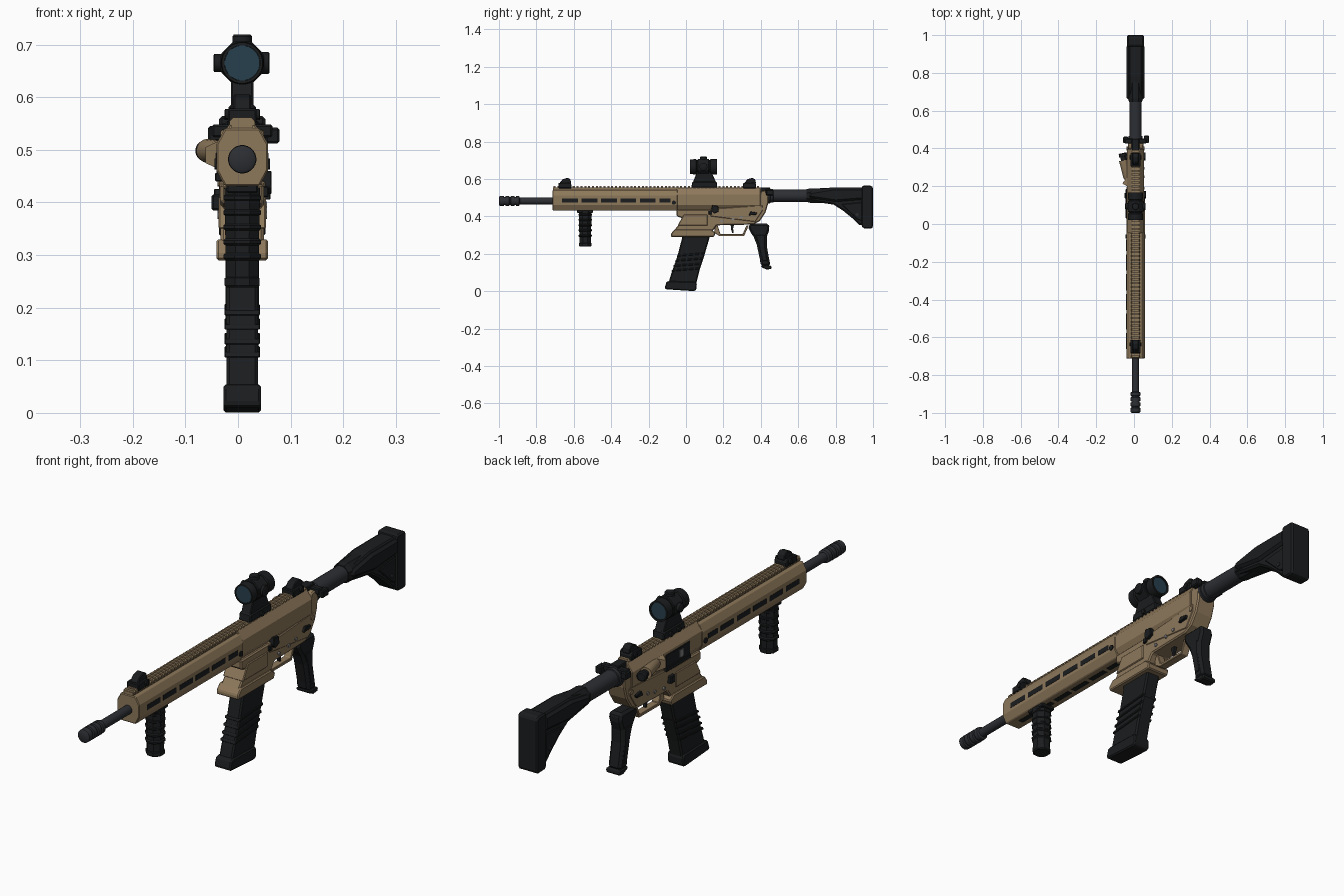
import bpy, bmesh, math
from mathutils import Vector

CX = 0.008  # centre line of the body

def mat(name, c):
    m = bpy.data.materials.new(name)
    m.diffuse_color = (*c, 1)
    return m

TAN = mat("tan", (0.27, 0.19, 0.105))
BLK = mat("black", (0.011, 0.012, 0.013))
STEEL = mat("steel", (0.026, 0.028, 0.033))
LENS = mat("lens", (0.02, 0.05, 0.075))
PIN = mat("pin", (0.22, 0.22, 0.22))

def finish(name, bm, m, bevel=0, smooth=False):
    bmesh.ops.recalc_face_normals(bm, faces=bm.faces)
    me = bpy.data.meshes.new(name)
    bm.to_mesh(me)
    bm.free()
    me.materials.append(m)
    o = bpy.data.objects.new(name, me)
    bpy.context.collection.objects.link(o)
    if bevel:
        b = o.modifiers.new("bevel", 'BEVEL')
        b.width, b.segments, b.limit_method = bevel, 1, 'ANGLE'
        b.angle_limit = math.radians(35)
    if smooth:
        bpy.context.view_layer.objects.active = o
        o.select_set(True)
        bpy.ops.object.shade_smooth_by_angle(angle=math.radians(35))
        o.select_set(False)
    return o

def prism(name, pts, a, b, m, axis='x', bevel=0):
    """Extrude a (y,z) profile along x, or an (x,z) profile along y."""
    bm = bmesh.new()
    put = (lambda p, t: (t, p[0], p[1])) if axis == 'x' else (lambda p, t: (p[0], t, p[1]))
    v0, v1 = [[bm.verts.new(put(p, t)) for p in pts] for t in (a, b)]
    bm.faces.new(v0)
    bm.faces.new(v1)
    for i in range(len(pts)):
        j = (i + 1) % len(pts)
        bm.faces.new((v0[i], v0[j], v1[j], v1[i]))
    return finish(name, bm, m, bevel)

def side(name, pts, hw, m, bevel=0):
    return prism(name, pts, CX - hw, CX + hw, m, 'x', bevel)

def box(name, x0, x1, y0, y1, z0, z1, m, bevel=0):
    return prism(name, [(y0, z0), (y1, z0), (y1, z1), (y0, z1)], x0, x1, m, 'x', bevel)

def lathe(name, prof, origin, direction, m, n=24):
    """Revolve (distance, radius) pairs about an axis."""
    bm = bmesh.new()
    q = Vector(direction).to_track_quat('Z', 'Y')
    rings = [[bm.verts.new(Vector(origin) + q @ Vector((r * math.cos(t), r * math.sin(t), d)))
              for t in [2 * math.pi * (k + .5) / n for k in range(n)]] for d, r in prof]
    for A, B in zip(rings, rings[1:]):
        for k in range(n):
            bm.faces.new((A[k], A[(k + 1) % n], B[(k + 1) % n], B[k]))
    bm.faces.new(rings[0])
    bm.faces.new(rings[-1])
    return finish(name, bm, m, 0, n > 12)

def oct_sec(hx, z0, z1, c, d):
    return [(CX - hx + c, z0), (CX + hx - c, z0), (CX + hx, z0 + d), (CX + hx, z1 - d),
            (CX + hx - c, z1), (CX - hx + c, z1), (CX - hx, z1 - d), (CX - hx, z0 + d)]

# barrel and muzzle device
lathe("barrel", [(0, .018), (.24, .018)], (CX, -.91, .482), (0, 1, 0), STEEL)
muzzle = [(0, .02), (.004, .026)]
for y in (.026, .054, .082):
    muzzle += [(y, .027), (y + .002, .021), (y + .008, .021), (y + .010, .027)]
lathe("muzzle_brake", muzzle + [(.108, .026), (.112, .018)], (CX, -1, .482), (0, 1, 0), STEEL)

# handguard with slots and a top rail
prism("handguard", oct_sec(.049, .431, .541, .016, .03), -.713, -.045, TAN, 'y', .003)
for i in range(6):
    y0 = -.663 + i * .104
    y1 = y0 + (.085 if i < 5 else .06)
    for s in (-1, 1):
        xs = sorted((CX + s * .04, CX + s * .0502))
        box("handguard_side_slot", *xs, y0, y1, .473, .494, BLK)
    box("handguard_bottom_slot", CX - .011, CX + .011, y0, y1, .43, .44, BLK)
for s in (-1, 1):
    lathe("handguard_screw", [(0, .011), (.053, .011)], (CX, -.065, .473), (s, 0, 0), BLK, 12)
box("rail_base", CX - .02, CX + .02, -.71, .4, .53, .553, TAN)
for i in range(54):
    y = -.708 + i * .0205
    prism("rail_tooth", [(CX - .024, .546), (CX + .024, .546), (CX + .024, .554), (CX + .018, .561),
                         (CX - .018, .561), (CX - .024, .554)], y, y + .011, TAN, 'y')

# receiver
prism("upper_receiver", oct_sec(.046, .425, .552, .024, .035), -.05, .398, TAN, 'y', .003)
side("lower_receiver", [(-.05, .435), (-.05, .40), (-.02, .39), (-.035, .36), (-.075, .312), (.135, .312),
     (.165, .352), (.36, .356), (.395, .375), (.425, .42), (.44, .47), (.442, .515), (.425, .54), (.40, .535),
     (.37, .44)], .041, TAN, .005)
side("magwell_flare", [(-.08, .29), (.15, .29), (.158, .312), (.135, .33), (-.06, .33), (-.08, .308)],
     .049, TAN, .004)
side("magwell_panel", [(-.045, .35), (.115, .35), (.115, .41), (-.012, .41)], .045, TAN, .003)
side("receiver_rear_panel", [(.13, .40), (.37, .37), (.41, .43), (.41, .46), (.13, .44)], .0435, TAN, .003)

# trigger group
side("trigger_guard", [(.15, .312), (.18, .294), (.31, .294), (.335, .35), (.322, .35), (.304, .306),
                       (.184, .306), (.168, .355), (.155, .35)], .016, TAN, .002)
side("trigger", [(.238, .36), (.258, .36), (.252, .335), (.255, .312), (.248, .31), (.241, .33)], .006, BLK)

# controls on both sides
for s in (-1, 1):
    X = lambda r: (CX, *r)
    for y, z in ((.25, .385), (.295, .395), (.19, .375)):
        lathe("receiver_pin", [(0, .007), (.047, .007)], X((y, z)), (s, 0, 0), PIN, 12)
    xs = sorted((CX, CX + s * .054))
    prism("selector", [(.335, .405), (.375, .408), (.38, .42), (.345, .426)], *xs, BLK, 'x', .002)
    lathe("takedown_pin", [(0, .010), (.047, .010)], X((.40, .44)), (s, 0, 0), TAN, 12)
prism("bolt_release", [(.135, .43), (.15, .415), (.175, .425), (.172, .455), (.14, .46)], CX, .064, BLK, 'x', .002)
box("magazine_release_bar", CX, .058, .12, .14, .41, .43, BLK, .002)
box("magazine_release", -.050, CX, .135, .165, .385, .415, BLK, .003)

# ejection port, deflector and forward assist on the -x side
box("ejection_port", -.0405, CX, .03, .185, .452, .507, BLK, .002)
box("bolt_face", -.0425, CX, .075, .10, .465, .495, PIN, .001)
box("port_door", -.044, CX, .03, .185, .440, .456, BLK, .002)
bm = bmesh.new()
P = [bm.verts.new(p) for p in ((-.03, .195, .46), (-.03, .195, .52), (-.062, .215, .505), (-.062, .215, .475),
                               (-.03, .255, .46), (-.03, .255, .52))]
for f in ((0, 1, 2, 3), (3, 2, 5, 4), (1, 5, 2), (0, 3, 4), (0, 4, 5, 1)):
    bm.faces.new([P[i] for i in f])
finish("shell_deflector", bm, TAN)
lathe("forward_assist_housing", [(0, .012), (.02, .02), (.11, .023)], (-.033, .23, .498), (-.22, 1, 0), TAN)
lathe("forward_assist_button", [(0, .015), (.03, .015), (.031, .02), (.045, .02), (.049, .015)],
      (-.052, .327, .498), (-.22, 1, 0), BLK)

# charging handle
box("charging_handle", -.05, .066, .425, .452, .523, .548, BLK, .004)
box("charging_latch", .052, .079, .428, .468, .512, .542, BLK, .004)
box("charging_latch_left", -.057, -.03, .428, .462, .516, .545, BLK, .004)
box("charging_bar", CX - .02, CX + .02, .39, .45, .525, .555, BLK, .003)

# magazine
side("magazine", [(-.02, .33), (.132, .33), (.124, .28), (.098, .19), (.072, .11), (.052, .03),
                  (-.098, .03), (-.08, .09), (-.045, .19), (-.022, .28)], .030, BLK, .006)
for z in (.105, .13, .158, .185):
    y = -.076 + (z - .10) * .36
    side("magazine_rib", [(y - .004, z), (y + .146, z + .012), (y + .149, z + .022), (y, z + .010)], .034, BLK, .002)
side("magazine_base", [(-.114, .018), (-.108, .010), (.045, .0), (.056, .008), (.058, .04), (.05, .05),
                       (-.09, .054), (-.104, .05)], .036, BLK, .007)

# vertical foregrip
box("foregrip_mount", CX - .03, CX + .03, -.582, -.498, .418, .434, BLK, .003)
lathe("foregrip", [(0, .032), (.004, .036), (.018, .036), (.02, .033), (.19, .037)], (CX, -.539, .238), (0, 0, 1), BLK, 8)
for i in range(5):
    z = .29 + i * .028
    lathe("foregrip_rib", [(0, .034), (.004, .039), (.010, .039), (.014, .034)], (CX, -.539, z), (0, 0, 1), BLK, 8)

# pistol grip
side("pistol_grip", [(.338, .36), (.44, .362), (.448, .335), (.432, .29), (.432, .24), (.445, .17), (.452, .135),
                     (.40, .135), (.395, .17), (.378, .25), (.362, .29), (.345, .315), (.335, .335)], .029, BLK, .010)
side("pistol_grip_base", [(.40, .138), (.452, .138), (.458, .130), (.455, .118), (.43, .116), (.403, .128)],
     .031, BLK, .004)
side("pistol_grip_panel", [(.372, .30), (.422, .30), (.422, .24), (.435, .16), (.408, .16), (.388, .25)], .0315, BLK, .003)

# buffer tube and stock
lathe("buffer_tube", [(0, .041), (.02, .041), (.021, .037), (.036, .037), (.037, .033), (.30, .033)],
      (CX, .43, .51), (0, 1, 0), STEEL)
lathe("stock_sleeve", [(0, .037), (.02, .042), (.30, .044)], (CX, .645, .511), (0, 1, 0), BLK, 8)
side("stock_body", [(.65, .525), (.70, .542), (.78, .555), (.95, .555), (.95, .35), (.925, .355), (.895, .385),
                    (.84, .43), (.79, .462), (.65, .485)], .036, BLK, .008)
side("stock_cheek", [(.655, .50), (.66, .53), (.78, .55), (.95, .55), (.95, .49), (.80, .478)], .047, BLK, .010)
side("stock_panel", [(.83, .465), (.94, .475), (.94, .375), (.915, .385)], .040, BLK, .003)
side("butt_plate", [(.938, .35), (.948, .336), (.99, .334), (1, .342), (1, .555), (.99, .564), (.945, .564),
                    (.938, .555)], .044, BLK, .007)
lathe("stock_pin", [(0, .008), (.088, .008)], (CX - .044, .915, .41), (1, 0, 0), STEEL, 12)

# optic
side("optic_clamp", [(.028, .553), (.168, .553), (.164, .585), (.034, .585)], .026, BLK, .004)
side("optic_riser", [(.036, .58), (.162, .58), (.14, .628), (.14, .65), (.055, .65), (.055, .628)], .021, BLK, .003)
tube = [(.03, .034), (0, .034), (0, .039), (.022, .041), (.032, .041), (.036, .036), (.105, .036),
        (.109, .041), (.145, .041), (.145, .034), (.125, .034)]
lathe("optic_tube", tube, (CX, .022, .665), (0, 1, 0), BLK)
for y in (.024, .157):
    lathe("optic_lens", [(0, .0335), (.006, .0335)], (CX, y, .665), (0, 1, 0), LENS)
prism("optic_housing", oct_sec(.041, .624, .706, .024, .024), .062, .124, BLK, 'y', .003)
lathe("optic_top_knob", [(0, .019), (.045, .019), (.049, .016)], (CX, .093, .67), (0, 0, 1), BLK)
lathe("optic_left_knob", [(0, .017), (.053, .017), (.055, .014)], (CX, .093, .665), (-1, 0, 0), BLK)
lathe("optic_right_knob", [(0, .021), (.050, .021), (.052, .018)], (CX, .093, .665), (1, 0, 0), BLK)
for s, y in ((-1, .075), (-1, .125), (1, .1)):
    lathe("optic_clamp_screw", [(0, .010), (.034, .010)], (CX, y, .566), (s, 0, 0), BLK, 8)

# folding sights, front and rear
for n, y in (("front_sight", -.648), ("rear_sight", .34)):
    side(n + "_base", [(y - .035, .550), (y + .035, .550), (y + .035, .572), (y + .025, .58), (y - .035, .578)],
         .027, BLK, .003)
    side(n + "_leaf", [(y - .03, .575), (y + .035, .575), (y + .03, .598), (y + .015, .606), (y - .012, .598)],
         .017, BLK, .003)
    lathe(n + "_knob", [(0, .010), (.066, .010)], (CX - .033, y + .012, .568), (1, 0, 0), BLK, 12)
